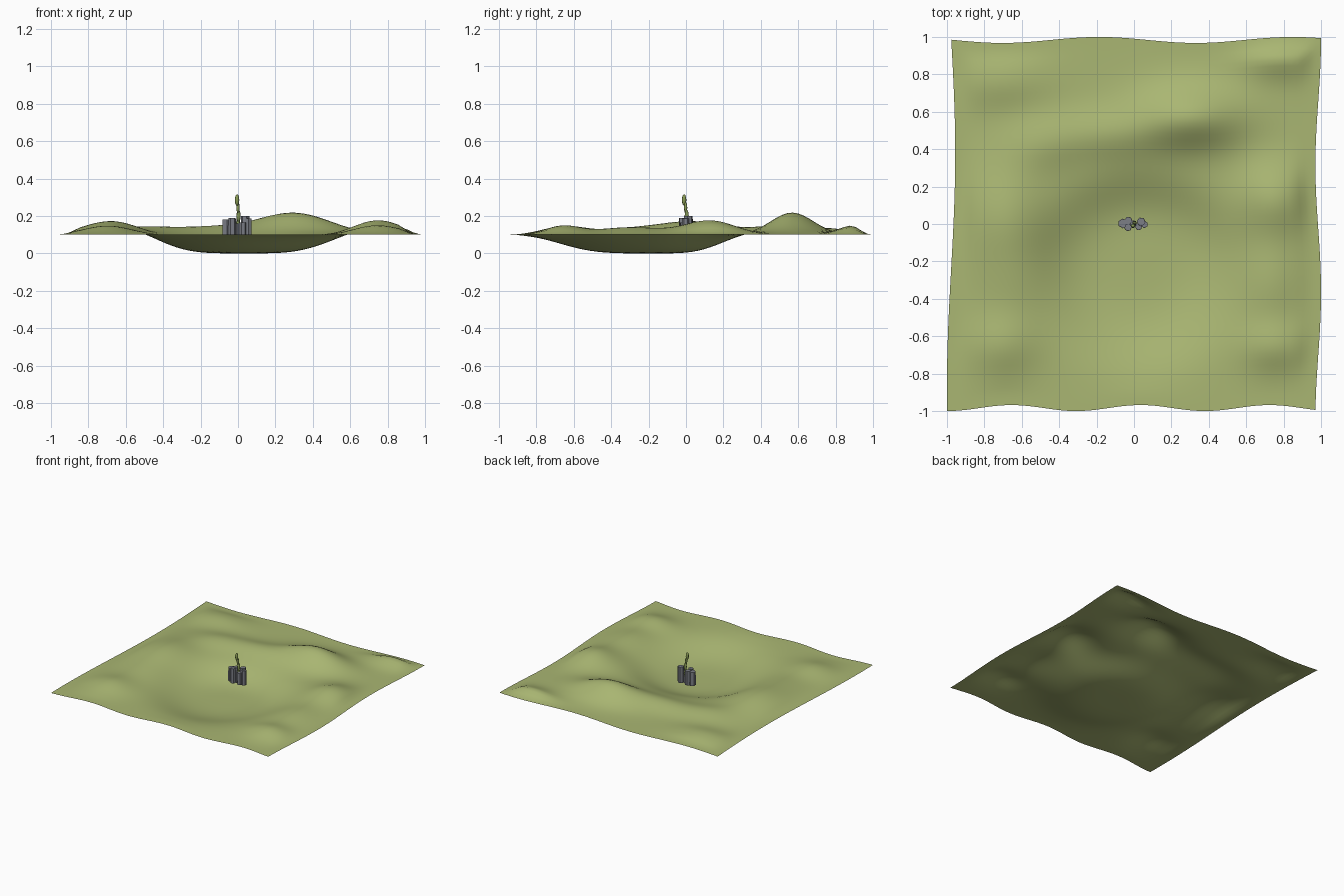
import bpy, bmesh
from math import sin, cos, exp, pi
from mathutils import Matrix, Vector

cube = bpy.data.objects.get("Cube")
if cube:
    bpy.data.objects.remove(cube)


def material(name, colour):
    mat = bpy.data.materials.new(name)
    mat.use_nodes = True
    mat.diffuse_color = (*colour, 1)
    mat.node_tree.nodes["Principled BSDF"].inputs["Base Color"].default_value = (*colour, 1)
    return mat


def finish(bm, name, mat, smooth):
    mesh = bpy.data.meshes.new(name)
    bm.to_mesh(mesh)
    bm.free()
    mesh.materials.append(mat)
    for face in mesh.polygons:
        face.use_smooth = smooth
    obj = bpy.data.objects.new(name, mesh)
    bpy.context.collection.objects.link(obj)
    return obj


grass = material("meadow green", (0.40, 0.47, 0.17))
stone = material("stone grey", (0.20, 0.21, 0.24))
leaf = material("plant green", (0.25, 0.33, 0.09))

# Hills around the hollow: x, y, height, spread in x, spread in y
HILLS = [
    (0.3, 0.57, 0.115, 0.28, 0.16),     # main ridge
    (-0.15, 0.48, 0.04, 0.3, 0.13),     # ridge tail
    (-0.5, 0.42, 0.03, 0.2, 0.15),
    (-0.68, 0.03, 0.072, 0.21, 0.3),    # west rim
    (-0.65, -0.35, 0.02, 0.18, 0.2),
    (0.75, 0.13, 0.075, 0.18, 0.19),    # east hill
    (0.74, -0.3, 0.04, 0.16, 0.25),
    (-0.7, -0.65, 0.045, 0.18, 0.16),   # corner mounds
    (0.75, -0.66, 0.045, 0.18, 0.13),
    (0.78, 0.9, 0.05, 0.2, 0.12),
    (-0.7, 0.76, 0.035, 0.25, 0.14),
]


def ground_height(x, y, edge):
    # Oval hollow, steeper on its back side
    dx, dy = (x - 0.03) / 0.6, (y + 0.18) / (0.5 if y > -0.18 else 0.68)
    offset = -0.1 * exp(-((dx * dx + dy * dy) / 0.61) ** 2)
    for hx, hy, height, sx, sy in HILLS:
        offset += height * exp(-((x - hx) / sx) ** 2 - ((y - hy) / sy) ** 2)
    fade = min(1, edge / 0.13)
    return 0.1 + offset * fade * fade * (3 - 2 * fade)


# Terrain sheet with wavy borders
bm = bmesh.new()
bmesh.ops.create_grid(bm, x_segments=64, y_segments=64, size=1)
for v in bm.verts:
    u, w = v.co.x, v.co.y
    left = -0.978 + 0.022 * sin(2.5 * w + 0.6)
    right = 0.985 + 0.015 * cos(4.6 * (w - 1))
    front = -0.984 - 0.016 * cos(2 * pi * (u + 1) / 0.7)
    back = 0.984 + 0.016 * cos(6 * (u + 0.2))
    x = left + (right - left) * (u + 1) / 2
    y = front + (back - front) * (w + 1) / 2
    v.co = (x, y, ground_height(x, y, 1 - max(abs(u), abs(w))))
finish(bm, "terrain", grass, True)

# Cluster of six-sided stone columns: x, y, radius, top
COLUMNS = [
    (-0.06, 0.003, 0.026, 0.18), (-0.032, -0.018, 0.021, 0.19),
    (-0.03, 0.018, 0.022, 0.185), (-0.005, 0.003, 0.017, 0.16),
    (0.025, -0.014, 0.02, 0.165), (0.038, 0.012, 0.024, 0.2),
    (0.055, -0.002, 0.02, 0.187),
]
BASE = 0.07
for i, (x, y, radius, top) in enumerate(COLUMNS):
    bm = bmesh.new()
    place = Matrix.Translation((x, y, (top + BASE) / 2)) @ Matrix.Rotation(i * 0.7, 4, 'Z')
    bmesh.ops.create_cone(bm, cap_ends=True, segments=6, radius1=radius,
                          radius2=radius * 0.96, depth=top - BASE, matrix=place)
    finish(bm, f"stone_column_{i + 1}", stone, False)

# Slender plant of stacked swollen segments, leaning slightly
bm = bmesh.new()
for x, y, z, radius, half in [(0.002, 0.006, 0.145, 0.012, 0.04),
                              (0.003, 0.004, 0.2, 0.011, 0.035),
                              (0, -0.002, 0.245, 0.009, 0.03),
                              (-0.005, -0.01, 0.285, 0.012, 0.031)]:
    place = Matrix.Translation((x, y, z)) @ Matrix.Diagonal(Vector((radius, radius, half, 1)))
    bmesh.ops.create_uvsphere(bm, u_segments=8, v_segments=6, radius=1, matrix=place)
finish(bm, "plant", leaf, True)
